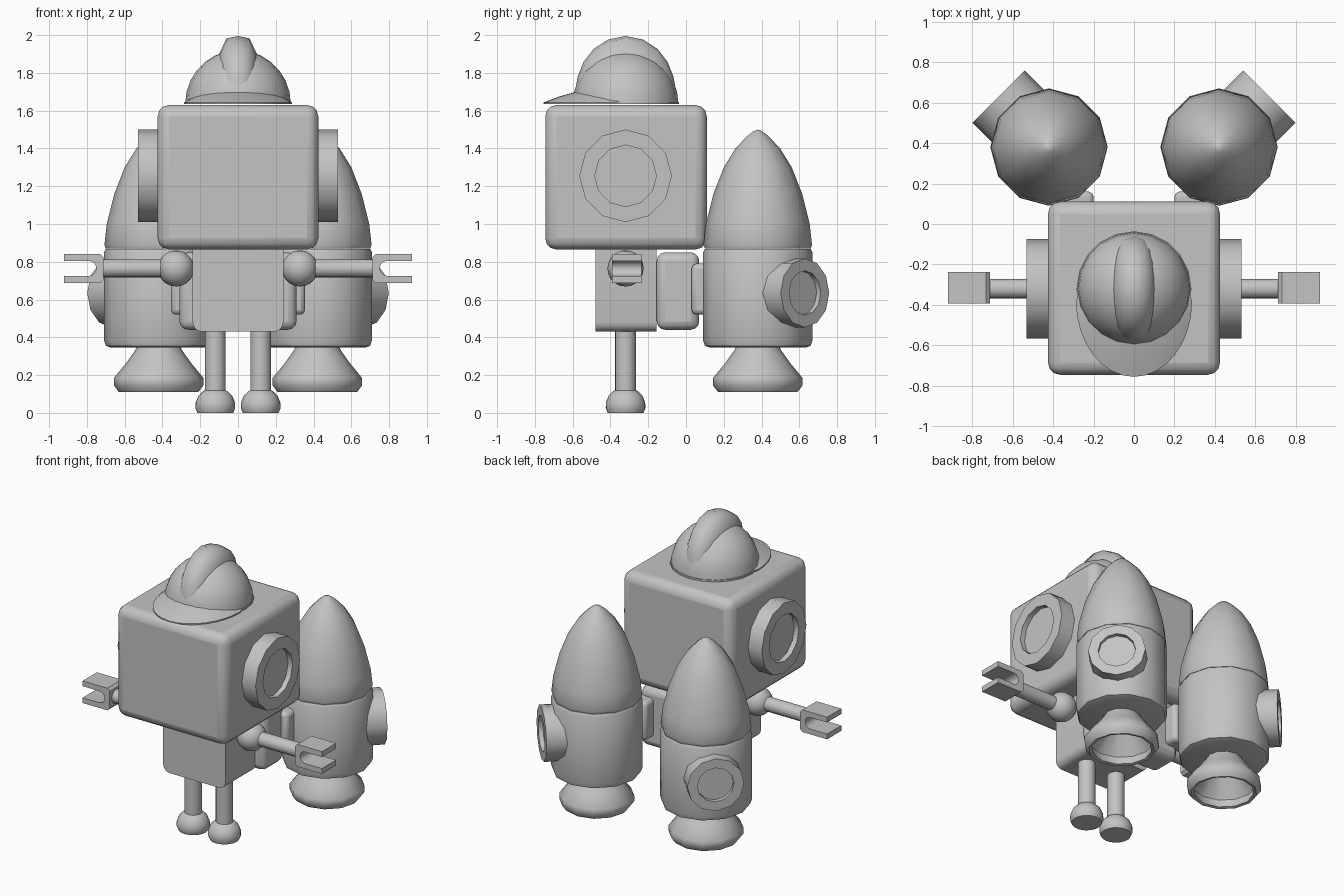
import bpy, bmesh, math
from mathutils import Vector, Matrix

if "Cube" in bpy.data.objects:
    bpy.data.objects.remove(bpy.data.objects["Cube"])

grey = bpy.data.materials.new("plain grey")
grey.diffuse_color = (0.55, 0.55, 0.55, 1)
grey.use_nodes = True
grey.node_tree.nodes["Principled BSDF"].inputs["Base Color"].default_value = grey.diffuse_color


def finish(name, bm, matrix=Matrix(), bevel=0, segments=3, angle=42):
    bmesh.ops.remove_doubles(bm, verts=bm.verts, dist=1e-5)
    bmesh.ops.transform(bm, matrix=matrix, verts=bm.verts)
    bmesh.ops.recalc_face_normals(bm, faces=bm.faces)
    mesh = bpy.data.meshes.new(name)
    bm.to_mesh(mesh)
    bm.free()
    mesh.materials.append(grey)
    obj = bpy.data.objects.new(name, mesh)
    bpy.context.collection.objects.link(obj)
    if bevel:
        mod = obj.modifiers.new("rounding", 'BEVEL')
        mod.width, mod.segments = bevel, segments
    bpy.ops.object.select_all(action='DESELECT')
    obj.select_set(True)
    bpy.context.view_layer.objects.active = obj
    bpy.ops.object.shade_smooth_by_angle(angle=math.radians(angle))
    return obj


def loft(name, rings, closed=False, **kw):
    """Skin a list of closed cross-sections, capped at the ends unless closed."""
    bm = bmesh.new()
    vs = [[bm.verts.new(p) for p in r] for r in rings]
    n = len(vs[0])
    for a, b in zip(vs, vs[1:]):
        for i in range(n):
            j = (i + 1) % n
            bm.faces.new((a[i], a[j], b[j], b[i]))
    if not closed:
        bm.faces.new(vs[0])
        bm.faces.new(vs[-1])
    return finish(name, bm, **kw)


def lathe(name, profile, n, origin, axis=(0, 0, 1)):
    """Turn (radius, height) points around an axis; a zero radius closes an end."""
    bm = bmesh.new()
    pts = [bm.verts.new((r, 0, z)) for r, z in profile]
    edges = [bm.edges.new(p) for p in zip(pts, pts[1:])]
    bmesh.ops.spin(bm, geom=pts + edges, cent=(0, 0, 0), axis=(0, 0, 1),
                   angle=2 * math.pi, steps=n, use_duplicate=False)
    bmesh.ops.remove_doubles(bm, verts=bm.verts, dist=1e-4)
    rot = Matrix()
    if axis != (0, 0, 1):
        rot = Vector(axis).to_track_quat('Z', 'Y').to_matrix().to_4x4()
    return finish(name, bm, matrix=Matrix.Translation(origin) @ rot)


def box(name, lo, hi, bevel=0, segments=3):
    bm = bmesh.new()
    bmesh.ops.create_cube(bm, size=1)
    for v in bm.verts:
        v.co = [(l + h) / 2 + c * (h - l) for l, h, c in zip(lo, hi, v.co)]
    return finish(name, bm, bevel=bevel, segments=segments)


def extrude_y(name, outline, y0, y1):
    return loft(name, [[(x, y, z) for x, z in outline] for y in (y0, y1)])


def port(radius, inner, length, depth):
    return [(0, 0), (radius, 0), (radius, length), (inner, length),
            (inner, length - depth), (0, length - depth)]


def arc(cx, cz, r, a0, a1, steps):
    return [(cx + r * math.cos(math.radians(a0 + (a1 - a0) * i / steps)),
             cz + r * math.sin(math.radians(a0 + (a1 - a0) * i / steps)))
            for i in range(steps + 1)]


Y = -0.32  # depth of the figure's centre line

# Head, body with rounded lower sides, backpack
box("head", (-0.425, -0.745, 0.865), (0.425, 0.11, 1.63), 0.06)
extrude_y("body", [(-0.24, 0.88)] + arc(-0.19, 0.48, 0.05, 180, 270, 4)
          + arc(0.19, 0.48, 0.05, 270, 360, 4) + [(0.24, 0.88)], -0.48, -0.155)
box("backpack", (-0.31, -0.155, 0.44), (0.31, 0.07, 0.85), 0.045)

# Hard hat: dome, raised ridge, brim
H = 1.635
dome = [(0, H)] + [(0.28 * math.cos(a), H + 0.285 * math.sin(a))
                   for a in [math.pi / 2 * i / 7 for i in range(7)]] + [(0, H + 0.285)]
lathe("hat_dome", dome, 20, (0, Y, 0))

ridge = []
for i in range(13):
    a = math.pi * i / 12
    top = 0.27 + 0.09 * math.sin(a) ** 2
    w = 0.06 + 0.05 * math.sin(a)
    section = [(-w, 0.2), (-w, 0.245), (-w * 0.55, top - 0.012), (0, top),
               (w * 0.55, top - 0.012), (w, 0.245), (w, 0.2)]
    ridge.append([(x, Y + r * math.cos(a), H + r * math.sin(a)) for x, r in section])
loft("hat_ridge", ridge, angle=60)

brim = []
for i in range(17):
    a = math.pi + math.pi * i / 16
    c, s = math.cos(a), math.sin(a)
    inner, outer = (0.262 * c, Y + 0.262 * s), (0.287 * c, -0.38 + 0.375 * s)
    mid = [(p + q) / 2 for p, q in zip(inner, outer)]
    brim.append([(*inner, H), (*inner, H + 0.015 - 0.05 * s), (*mid, H + 0.013 - 0.028 * s),
                 (*outer, H + 0.008), (*outer, H)])
loft("hat_brim", brim)
lathe("hat_rim", [(0, H), (0.284, H), (0.284, H + 0.012), (0, H + 0.012)], 20, (0, Y, 0))

# Rocket profiles
hull = [(0, 0.345), (0.25, 0.345), (0.28, 0.355), (0.29, 0.385), (0.29, 0.85),
        (0.28, 0.868), (0, 0.868)]
nose = [(0, 0.87), (0.28, 0.87), (0.287, 0.89), (0.275, 1.0), (0.235, 1.16),
        (0.18, 1.30), (0.118, 1.40), (0.06, 1.462), (0.025, 1.49), (0, 1.50)]
nozzle = [(0, 0.36), (0.11, 0.36), (0.125, 0.33), (0.175, 0.26), (0.237, 0.185),
          (0.237, 0.145), (0.21, 0.11), (0.19, 0.115), (0.2, 0.17), (0.1, 0.32), (0, 0.32)]
foot = [(0, 0), (0.095, 0), (0.105, 0.025), (0.104, 0.055), (0.09, 0.09),
        (0.065, 0.115), (0.04, 0.127), (0, 0.13)]

for s, side in ((-1, "left"), (1, "right")):
    # Ears
    lathe(side + "_ear", port(0.245, 0.163, 0.14, 0.035), 12, (0.39 * s, Y, 1.255), (s, 0, 0))
    # Legs and feet
    lathe(side + "_leg", [(0, 0.1), (0.055, 0.1), (0.055, 0.45), (0, 0.45)], 20,
          (0.12 * s, Y, 0))
    lathe(side + "_foot", foot, 20, (0.12 * s, Y, 0))
    # Shoulder ball, arm, forked hand
    ball = [(0.096 * math.sin(math.pi * i / 10), -0.096 * math.cos(math.pi * i / 10))
            for i in range(11)]
    lathe(side + "_shoulder", ball, 20, (0.328 * s, Y, 0.765))
    lathe(side + "_arm", [(0, 0), (0.048, 0), (0.048, 0.4), (0, 0.4)], 16,
          (0.33 * s, Y, 0.765), (s, 0, 0))
    fork = ([(0.92, 0.842), (0.73, 0.842), (0.712, 0.825), (0.712, 0.705), (0.73, 0.688),
             (0.92, 0.688), (0.92, 0.725)] + arc(0.79, 0.765, 0.04, 270, 90, 6)
            + [(0.92, 0.805)])
    extrude_y(side + "_hand", [(x * s, z) for x, z in fork], -0.392, -0.236)
    # Rocket: hull, nose cone, hollow nozzle, round porthole, strut to the backpack
    base = (0.42 * s, 0.38, 0)
    lathe(side + "_rocket_hull", hull, 12, base)
    lathe(side + "_rocket_nose", nose, 12, base)
    lathe(side + "_rocket_nozzle", nozzle, 12, base)
    lathe(side + "_rocket_porthole", port(0.182, 0.118, 0.254, 0.03), 12,
          (0.49 * s, 0.45, 0.635), (s, 1, 0))
    box(side + "_rocket_strut", sorted((0.2 * s, 0.355 * s))[:1] + [0.03, 0.52],
        sorted((0.2 * s, 0.355 * s))[1:] + [0.16, 0.79], 0.025, 2)
